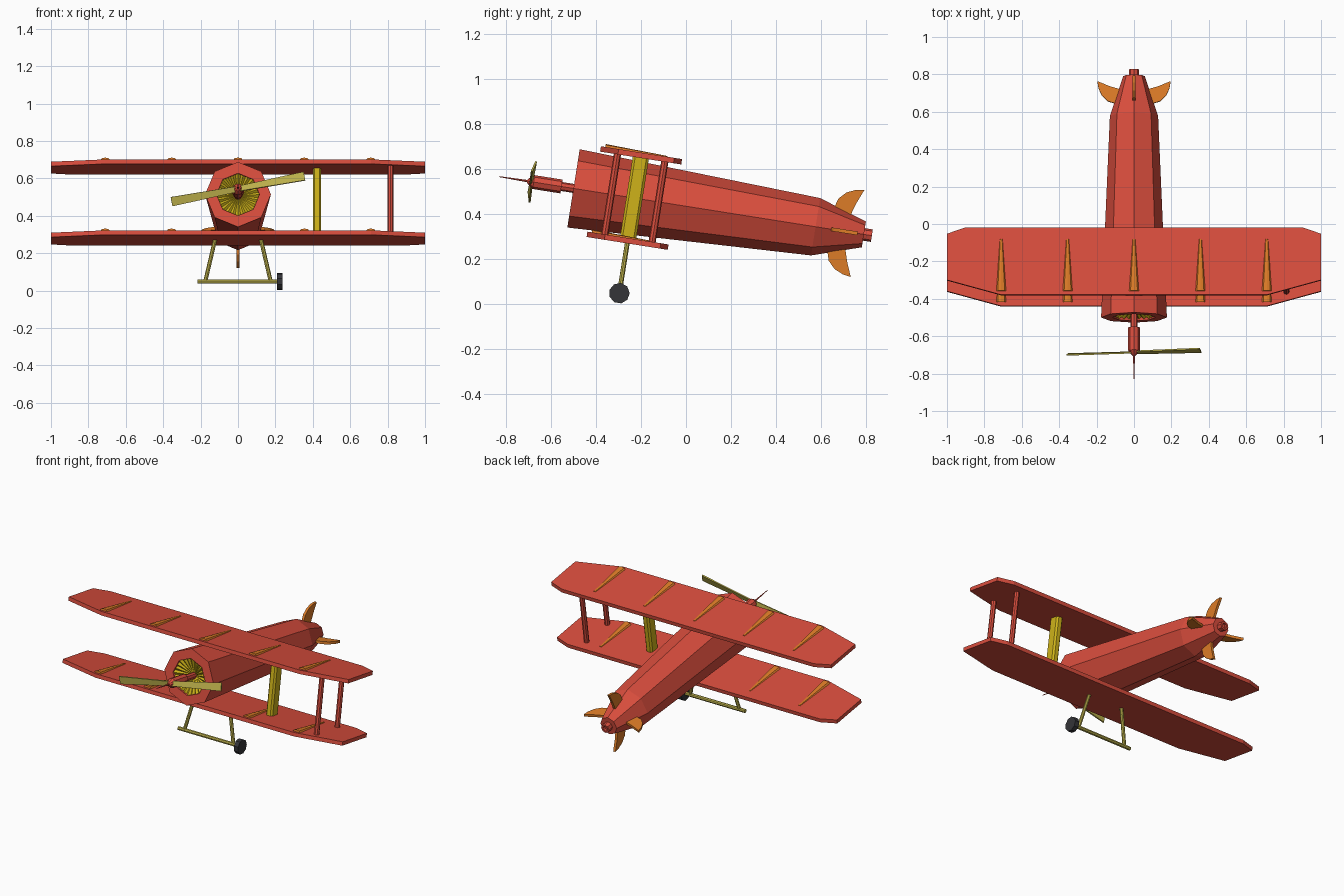
import bpy, bmesh
from math import sin, cos, pi, radians
from mathutils import Matrix, Vector

if "Cube" in bpy.data.objects:
    bpy.data.objects.remove(bpy.data.objects["Cube"])

# The whole plane is built level, then pitched nose-up
PITCH = Matrix.Translation((0, 0, 0.435)) @ Matrix.Rotation(radians(-9), 4, 'X')


def material(name, rgb):
    m = bpy.data.materials.new(name)
    m.diffuse_color = (*rgb, 1)
    m.use_nodes = True
    m.node_tree.nodes["Principled BSDF"].inputs["Base Color"].default_value = m.diffuse_color
    return m


RED = material("red", (0.70, 0.075, 0.047))
ORANGE = material("orange", (0.72, 0.20, 0.02))
YELLOW = material("yellow", (0.62, 0.45, 0.01))
OLIVE = material("olive", (0.50, 0.43, 0.07))
BLACK = material("black", (0.035, 0.035, 0.04))


def make(name, bm, mat, local=Matrix()):
    bmesh.ops.recalc_face_normals(bm, faces=bm.faces)
    mesh = bpy.data.meshes.new(name)
    bm.to_mesh(mesh)
    bm.free()
    mesh.materials.append(mat)
    obj = bpy.data.objects.new(name, mesh)
    bpy.context.collection.objects.link(obj)
    obj.matrix_world = PITCH @ local
    return obj


def lathe(name, profile, sides, mat, local=Matrix()):
    """Spin (position, radius) pairs round the y axis and cap the ends."""
    bm = bmesh.new()
    rings = [[bm.verts.new((r * sin(2 * pi * i / sides), s, r * cos(2 * pi * i / sides)))
              for i in range(sides)] for s, r in profile]
    for a, b in zip(rings, rings[1:]):
        for i in range(sides):
            j = (i + 1) % sides
            bm.faces.new((a[i], a[j], b[j], b[i]))
    bm.faces.new(rings[0])
    bm.faces.new(rings[-1])
    return make(name, bm, mat, local)


def bar(name, p, q, radius, mat, sides=8, squash=(1, 1)):
    p, q = Vector(p), Vector(q)
    d = q - p
    turn = Vector((0, 1, 0)).rotation_difference(d).to_matrix().to_4x4()
    local = Matrix.Translation(p) @ turn @ Matrix.Diagonal((squash[0], 1, squash[1], 1))
    return lathe(name, [(0, radius), (d.length, radius)], sides, mat, local)


def plate(name, outline, thickness, mat, local=Matrix()):
    """Flat xy outline given thickness, centred on z = 0."""
    bm = bmesh.new()
    face = bm.faces.new([bm.verts.new((x, y, -thickness / 2)) for x, y in outline])
    ext = bmesh.ops.extrude_face_region(bm, geom=[face])
    top = [v for v in ext["geom"] if isinstance(v, bmesh.types.BMVert)]
    bmesh.ops.translate(bm, verts=top, vec=(0, 0, thickness))
    return make(name, bm, mat, local)


# Fuselage with a recessed nose, and the tail cap
lathe("fuselage", [(-0.44, 0.112), (-0.506, 0.115), (-0.506, 0.176), (0.583, 0.129),
                   (0.80, 0.058)], 8, RED)
lathe("tail_cap", [(0.79, 0.028), (0.836, 0.028), (0.836, 0.016), (0.82, 0.014)], 8, RED)

# Pleated engine bowl inside the nose
bm = bmesh.new()
N = 48
outer, inner = [], []
for i in range(N):
    a = 2 * pi * i / N
    fold = 0.012 * (i % 2)
    outer.append(bm.verts.new((0.113 * sin(a), -0.502 + fold, 0.113 * cos(a))))
    inner.append(bm.verts.new((0.02 * sin(a), -0.46 + fold / 4, 0.02 * cos(a))))
for i in range(N):
    j = (i + 1) % N
    bm.faces.new((outer[i], outer[j], inner[j], inner[i]))
make("engine", bm, YELLOW)

# Propeller shaft, spinner and needle
lathe("propeller_shaft", [(-0.45, 0.02), (-0.56, 0.02), (-0.56, 0.031), (-0.685, 0.031),
                          (-0.71, 0.012), (-0.715, 0.005), (-0.84, 0.002)], 8, RED)

# Two propeller blades
blade = [(0.0, -0.015), (0.362, -0.025), (0.362, 0.025), (0.0, 0.015)]
for k, side in enumerate(("right", "left")):
    local = (Matrix.Translation((0, -0.695, 0)) @ Matrix.Rotation(radians(-11) + k * pi, 4, 'Y')
             @ Matrix.Rotation(radians(75), 4, 'X'))
    plate("propeller_blade_" + side, blade, 0.008, OLIVE, local)

# Wings with clipped tips, each carrying half-sunk cones
right = [(0.71, -0.415), (1.0, -0.335), (1.0, -0.085), (0.9, -0.05)]
outline = right + [(-x, y) for x, y in reversed(right)]
WING_R, THICK = 0.192, 0.024
for label, r in (("upper", WING_R), ("lower", -WING_R)):
    plate(label + "_wing", outline, THICK, RED, Matrix.Translation((0, 0, r)))
    for i in range(-2, 3):
        if label == "lower" and i == 0:
            continue
        flat = Matrix.Translation((i * 0.355, 0, r + THICK / 2)) @ Matrix.Diagonal((1, 1, 0.5, 1))
        lathe(f"{label}_wing_cone_{i + 3}", [(-0.395, 0.026), (-0.115, 0.007)], 8, ORANGE, flat)

# Struts between the wings on the right side
for label, s in (("front", -0.337), ("rear", -0.124)):
    bar(label + "_strut", (0.815, s, -WING_R), (0.815, s, WING_R), 0.016, RED)
plate("wide_strut", [(0.400, -0.257), (0.410, -0.268), (0.435, -0.268), (0.445, -0.257),
                     (0.445, -0.207), (0.435, -0.196), (0.410, -0.196), (0.400, -0.207)],
      2 * WING_R - 0.01, YELLOW)

# Landing gear: two legs, axle and one wheel
GEAR_S, AXLE_R = -0.232, -0.428
for label, sign in (("left", -1), ("right", 1)):
    bar(label + "_gear_leg", (sign * 0.12, GEAR_S, -0.19), (sign * 0.175, GEAR_S, AXLE_R),
        0.011, OLIVE)
bar("axle", (-0.217, GEAR_S, AXLE_R), (0.235, GEAR_S, AXLE_R), 0.012, OLIVE)
bar("wheel", (0.208, GEAR_S, AXLE_R), (0.238, GEAR_S, AXLE_R), 0.046, BLACK, sides=9)

# Four swept tail fins
fin = [(0.03, 0.65), (0.10, 0.652), (0.14, 0.664), (0.172, 0.695), (0.19, 0.735),
       (0.196, 0.772), (0.13, 0.745), (0.03, 0.715)]
for k, label in enumerate(("right", "lower", "left", "upper")):
    plate(label + "_tail_fin", fin, 0.016, ORANGE, Matrix.Rotation(k * pi / 2, 4, 'Y'))
